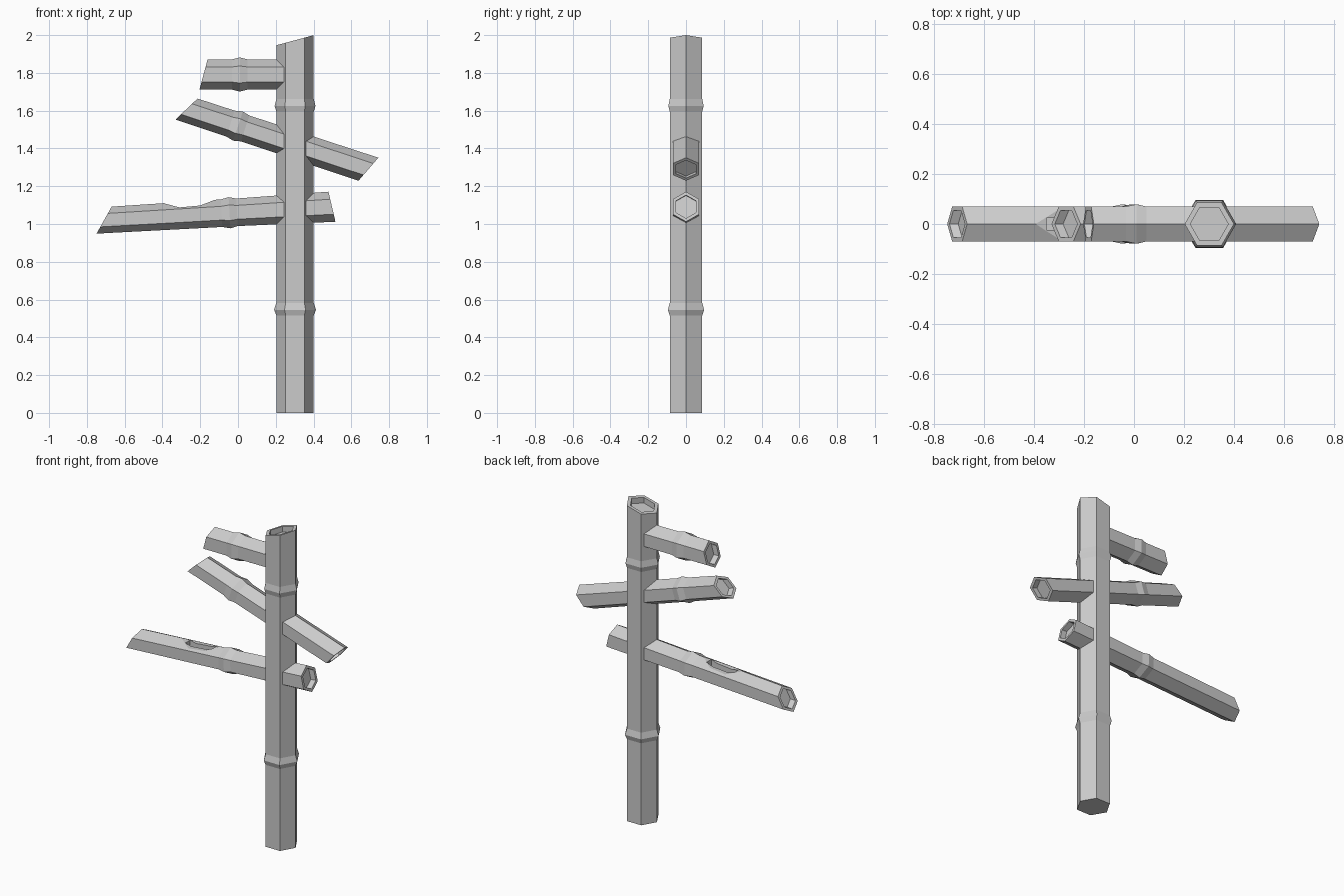
import bpy, bmesh, math
from mathutils import Vector

cube = bpy.data.objects.get("Cube")
if cube:
    bpy.data.objects.remove(cube, do_unlink=True)

grey = bpy.data.materials.new("plain_grey")
grey.use_nodes = True
GREY = (0.6, 0.6, 0.6, 1)
grey.diffuse_color = GREY
grey.node_tree.nodes["Principled BSDF"].inputs["Base Color"].default_value = GREY

HALF_WIDTH = 0.07   # branch half depth between its flat sides
WALL = 0.77         # hollow size relative to the outer ring
DEPTH = 0.035       # how far the hollow ends sink in


def add_mesh(name, bm):
    bmesh.ops.recalc_face_normals(bm, faces=bm.faces)
    mesh = bpy.data.meshes.new(name)
    bm.to_mesh(mesh)
    bm.free()
    mesh.materials.append(grey)
    obj = bpy.data.objects.new(name, mesh)
    bpy.context.collection.objects.link(obj)
    return obj


def tube(name, rings):
    """Skin a list of point rings and cap both ends."""
    bm = bmesh.new()
    loops = [[bm.verts.new(p) for p in ring] for ring in rings]
    for a, b in zip(loops, loops[1:]):
        n = len(a)
        for i in range(n):
            j = (i + 1) % n
            bm.faces.new((a[i], a[j], b[j], b[i]))
    bm.faces.new(loops[0])
    bm.faces.new(loops[-1])
    return add_mesh(name, bm)


def hollow(ring, inward):
    """Inner rim and sunken floor for an open end, rim first."""
    centre = sum(ring, Vector()) / len(ring)
    rim = [centre.lerp(p, WALL) for p in ring]
    return [rim, [p + inward * DEPTH for p in rim]]


def branch_ring(top, bottom, wide=1.0):
    """Hexagon with one corner up and one down."""
    side = Vector((0, HALF_WIDTH * wide, 0))
    high, low = top.lerp(bottom, 0.25), top.lerp(bottom, 0.75)
    return [top, high + side, low + side, bottom, low - side, high - side]


def branch(name, left, right, node_x, radius, open_right=True):
    """left and right are (top x, top z, bottom x, bottom z) of the cut ends."""
    (t0, b0), (t1, b1) = [(Vector((e[0], 0, e[1])), Vector((e[2], 0, e[3])))
                          for e in (left, right)]
    m0, m1 = (t0 + b0) / 2, (t1 + b1) / 2
    axis = (m1 - m0).normalized()
    up = Vector((-axis.z, 0, axis.x))
    node = m0.lerp(m1, (node_x - m0.x) / (m1.x - m0.x))
    first, last = branch_ring(t0, b0), branch_ring(t1, b1)
    rings = hollow(first, axis)[::-1] + [first]
    for offset, swell in ((-0.042, 1), (0, 1.13), (0.04, 1)):
        c = node + axis * offset
        rings.append(branch_ring(c + up * radius * swell, c - up * radius * swell, swell))
    rings.append(last)
    if open_right:
        rings += hollow(last, -axis)
    return tube(name, rings)


def carve(target, profile, half):
    """Cut a side-on profile, extruded across the branch, out of a part."""
    cutter = tube("notch_cutter", [[Vector((x, y, z)) for x, z in profile]
                                   for y in (-half, half)])
    cutter.hide_render = True
    mod = target.modifiers.new("notch", "BOOLEAN")
    mod.operation, mod.solver, mod.object = "DIFFERENCE", "EXACT", cutter
    bpy.context.view_layer.objects.active = target
    bpy.ops.object.modifier_apply(modifier=mod.name)
    bpy.data.objects.remove(cutter, do_unlink=True)


# Upright stalk with two swollen joints and a slanted open top
TRUNK_X, TRUNK_R = 0.302, 0.099


def trunk_ring(z, r=TRUNK_R, slope=0.0):
    ring = []
    for i in range(6):
        a = math.radians(60 * i)
        dx = r * math.cos(a)
        ring.append(Vector((TRUNK_X + dx, r * math.sin(a), z + dx * slope)))
    return ring


rings = [trunk_ring(0)]
for z, r in ((0.546, 0.111), (1.625, 0.108)):
    rings += [trunk_ring(z - 0.03), trunk_ring(z, r), trunk_ring(z + 0.037)]
top = trunk_ring(1.973, slope=0.27)
rings += [top] + hollow(top, Vector((0, 0, -1)))
tube("stalk", rings)

# Branches, passing through or ending inside the stalk
branch("upper_branch", (-0.161, 1.871, -0.204, 1.712), (0.3, 1.871, 0.3, 1.712),
       0.01, 0.08, open_right=False)
branch("middle_branch", (-0.214, 1.664, -0.331, 1.553), (0.743, 1.351, 0.638, 1.229),
       0.0, 0.072)
lower = branch("lower_branch", (-0.669, 1.092, -0.749, 0.949),
               (0.479, 1.171, 0.516, 1.012), -0.045, 0.073)

# Broken notch in the lower branch: shallow scoop, then an opening into the hollow
carve(lower, [(-0.39, 1.109), (-0.31, 1.088), (-0.2, 1.098), (-0.12, 1.129),
              (-0.12, 1.25), (-0.39, 1.25)], 0.2)
carve(lower, [(-0.35, 1.05), (-0.16, 1.06), (-0.16, 1.25), (-0.35, 1.25)], 0.024)
